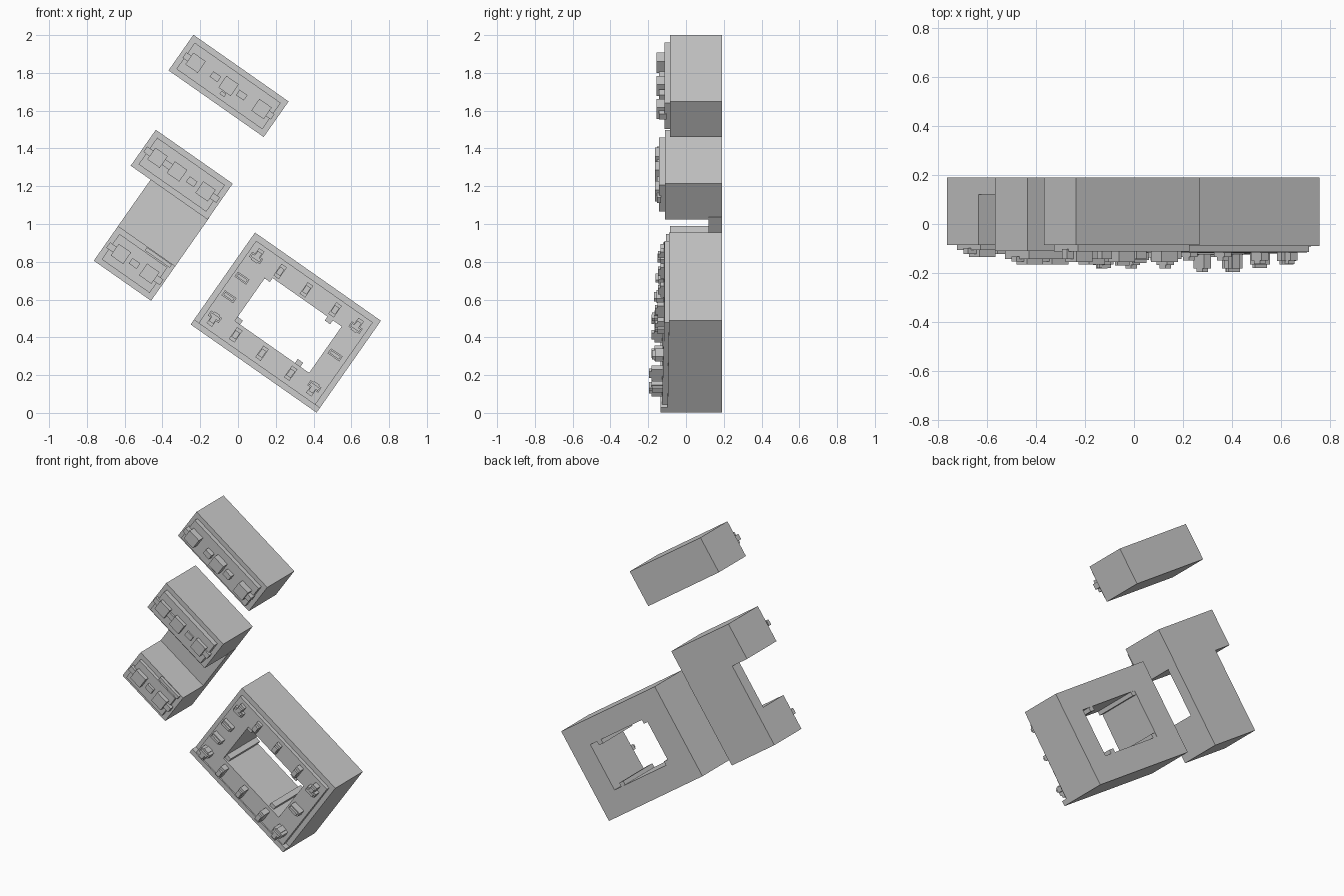
import bpy, bmesh, math
from mathutils import Matrix, Vector

cube = bpy.data.objects.get("Cube")
if cube:
    bpy.data.objects.remove(cube, do_unlink=True)

grey = bpy.data.materials.new("plain_grey")
grey.use_nodes = True
COLOR = (0.6, 0.6, 0.6, 1)
grey.diffuse_color = COLOR
grey.node_tree.nodes["Principled BSDF"].inputs["Base Color"].default_value = COLOR

TILT = math.radians(35)
BACK = 0.19


def frame(x, z):
    """Tilted layout plane of one building group."""
    return Matrix.Translation((x, 0, z)) @ Matrix.Rotation(TILT, 4, "Y")


def finish(name, bm, place):
    bmesh.ops.recalc_face_normals(bm, faces=bm.faces)
    bm.transform(place)
    mesh = bpy.data.meshes.new(name)
    bm.to_mesh(mesh)
    bm.free()
    mesh.materials.append(grey)
    obj = bpy.data.objects.new(name, mesh)
    bpy.context.scene.collection.objects.link(obj)
    return obj


def box(name, place, u, v, w, h, front, back=BACK):
    bm = bmesh.new()
    bmesh.ops.create_cube(bm, size=1)
    bmesh.ops.scale(bm, vec=(w, back - front, h), verts=bm.verts)
    bmesh.ops.translate(bm, vec=(u, (front + back) / 2, v), verts=bm.verts)
    return finish(name, bm, place)


def ring(name, place, outer, inner, front_high, front_low, back):
    """Rectangular frame; rectangles are (u0, u1, v0, v1)."""
    bm = bmesh.new()

    def loop(rect, is_front):
        u0, u1, v0, v1 = rect
        verts = []
        for u, v in ((u0, v0), (u1, v0), (u1, v1), (u0, v1)):
            t = (v - outer[2]) / (outer[3] - outer[2])
            y = front_low + (front_high - front_low) * t if is_front else back
            verts.append(bm.verts.new((u, y, v)))
        return verts

    fo, fi = loop(outer, True), loop(inner, True)
    bo, bi = loop(outer, False), loop(inner, False)
    for a, b in ((fo, fi), (bo, bi), (fo, bo), (fi, bi)):
        for i in range(4):
            j = (i + 1) % 4
            bm.faces.new((a[i], a[j], b[j], b[i]))
    return finish(name, bm, place)


def block(name, place, u, v, w, h, front, raise_by, units, arms, top):
    """Body, inset raised roof, square roof units and the low links between."""
    box(name + "_body", place, u, v, w, h, front)
    roof = front - raise_by
    box(name + "_roof", place, u, v, w - 0.06, h - 0.06, roof, front + 0.01)
    for i, du in enumerate(units):
        box(f"{name}_unit_{i}", place, u + du, v, 0.08, 0.075, top, roof + 0.01)
    for i, du in enumerate(arms):
        box(f"{name}_link_{i}", place, u + du, v, 0.05, 0.035, top + 0.012, roof + 0.01)


# Upper detached block
upper = frame(-0.05, 1.731)
block("upper_block", upper, 0, 0, 0.615, 0.23, -0.085, 0.028,
      (-0.213, 0, 0.213), (-0.26, -0.085, 0.085, 0.26), -0.155)
box("upper_block_vent", upper, 0, -0.052, 0.03, 0.02, -0.13, -0.1)

# Middle building: two blocks joined by a thin rear slab
middle = frame(-0.298, 1.261)
block("middle_block", middle, 0, 0, 0.497, 0.232, -0.11, 0.032,
      (-0.156, -0.03, 0.154), (-0.21, -0.093, 0.065, 0.21), -0.165)
box("rear_slab", middle, 0.065, -0.3, 0.37, 0.4, 0.12)
block("lower_block", middle, 0.065, -0.528, 0.37, 0.224, -0.085, 0.022,
      (-0.088, 0.095), (-0.145, 0, 0.15), -0.135)
box("lower_block_rim", middle, 0.15, -0.43, 0.16, 0.02, -0.105, -0.08)

# Courtyard building: body, raised inner roof and lower rim
court = frame(0.253, 0.478)
HOLE = (-0.226, 0.254, -0.147, 0.153)
ring("court_body", court, (-0.407, 0.407, -0.297, 0.297), HOLE, -0.09, -0.098, BACK)
ring("court_roof", court, (-0.377, 0.377, -0.27, 0.265), HOLE, -0.115, -0.127, -0.08)
box("court_rim", court, 0, -0.281, 0.814, 0.032, -0.135, -0.08)


def dormer(name, u, v, w, h):
    top = -0.165 + 0.08 * v - 0.015 * (u > 0.1)
    box(name, court, u, v, w, h, top + 0.014, -0.1)
    box(name + "_cap", court, u, v, w * 0.8, h * 0.55, top, top + 0.02)


# Dormers along the long wings, crossed at the corners
for side, label in ((1, "high"), (-1, "low")):
    for i, u in enumerate((-0.325, -0.18, -0.01, 0.175, 0.318)):
        dormer(f"dormer_{label}_{i}", u, side * 0.205, 0.035, 0.075)
        if abs(u) > 0.3:
            dormer(f"corner_dormer_{label}_{i}", u, side * 0.19, 0.07, 0.032)

# Dormers on the short wings
for i, (u, v) in enumerate(((-0.325, -0.06), (-0.325, 0.06), (0.312, 0.01))):
    dormer(f"side_dormer_{i}", u, v, 0.075, 0.032)

# Small piers along the courtyard walls
for i, u in enumerate((-0.21, 0.18)):
    for side in (-1, 1):
        box(f"court_pier_{i}_{'high' if side > 0 else 'low'}", court,
            u, 0.003 + side * 0.142, 0.035, 0.035, -0.11, BACK - 0.002)
